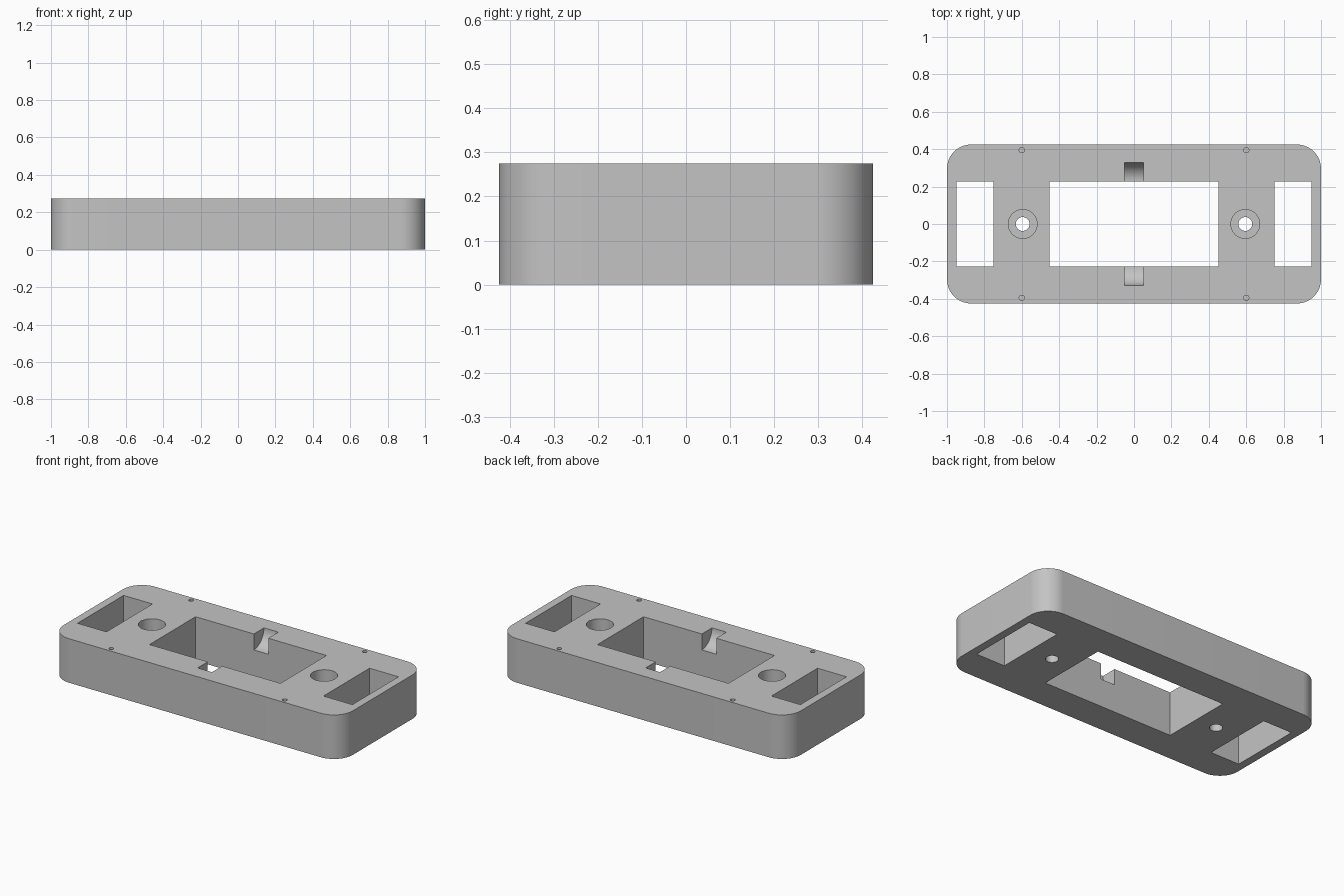
import bpy
import bmesh
import math

cube = bpy.data.objects.get("Cube")
if cube:
    bpy.data.objects.remove(cube, do_unlink=True)

WIDTH, DEPTH, HEIGHT = 2.0, 0.85, 0.275
CORNER = 0.13
WINDOW_DEPTH = 0.455

# Single plain grey material
grey = bpy.data.materials.new("plain grey")
grey.use_nodes = True
colour = (0.55, 0.55, 0.55, 1)
grey.diffuse_color = colour
grey.node_tree.nodes["Principled BSDF"].inputs["Base Color"].default_value = colour


def box(name, size, centre):
    bpy.ops.mesh.primitive_cube_add(size=1, location=centre)
    obj = bpy.context.object
    obj.name = name
    obj.scale = size
    bpy.ops.object.transform_apply(location=True, rotation=True, scale=True)
    obj.data.materials.append(grey)
    return obj


def cylinder(name, radius, length, centre, along_x=False):
    turn = math.pi / 2 if along_x else 0
    bpy.ops.mesh.primitive_cylinder_add(vertices=64, radius=radius, depth=length,
                                        location=centre, rotation=(0, turn, 0))
    obj = bpy.context.object
    obj.name = name
    bpy.ops.object.transform_apply(location=True, rotation=True, scale=True)
    obj.data.materials.append(grey)
    return obj


def cut(target, cutter):
    mod = target.modifiers.new("cut", 'BOOLEAN')
    mod.operation = 'DIFFERENCE'
    mod.solver = 'EXACT'
    mod.object = cutter
    bpy.context.view_layer.objects.active = target
    bpy.ops.object.modifier_apply(modifier=mod.name)
    bpy.data.objects.remove(cutter, do_unlink=True)


# Block with rounded vertical corners
body = box("mounting_block", (WIDTH, DEPTH, HEIGHT), (0, 0, HEIGHT / 2))
bm = bmesh.new()
bm.from_mesh(body.data)
uprights = [e for e in bm.edges
            if abs(e.verts[0].co.z - e.verts[1].co.z) > HEIGHT / 2]
bmesh.ops.bevel(bm, geom=uprights, offset=CORNER, segments=16,
                profile=0.5, affect='EDGES')
bm.to_mesh(body.data)
bm.free()

# Curved finger notches on both long sides of the central window
for side in (-1, 1):
    cut(body, cylinder("notch_cutter", 0.1, 0.1,
                       (0, side * WINDOW_DEPTH / 2, HEIGHT), along_x=True))

# Central window
cut(body, box("window_cutter", (0.905, WINDOW_DEPTH, 1), (0, 0, HEIGHT / 2)))

for side in (-1, 1):
    # End slots
    cut(body, box("slot_cutter", (0.2, WINDOW_DEPTH, 1),
                  (side * 0.85, 0, HEIGHT / 2)))
    # Counterbored screw holes
    cut(body, cylinder("counterbore_cutter", 0.077, 0.3,
                       (side * 0.595, 0, HEIGHT)))
    cut(body, cylinder("screw_cutter", 0.037, 1, (side * 0.595, 0, HEIGHT / 2)))
    # Small blind pilot holes near the long edges
    for edge in (-1, 1):
        cut(body, cylinder("pilot_cutter", 0.014, 0.2,
                           (side * 0.6, edge * 0.395, HEIGHT)))

# Smooth the rounded walls, keep edges crisp
bpy.ops.object.select_all(action='DESELECT')
body.select_set(True)
bpy.context.view_layer.objects.active = body
bpy.ops.object.shade_smooth_by_angle(angle=math.radians(30))
